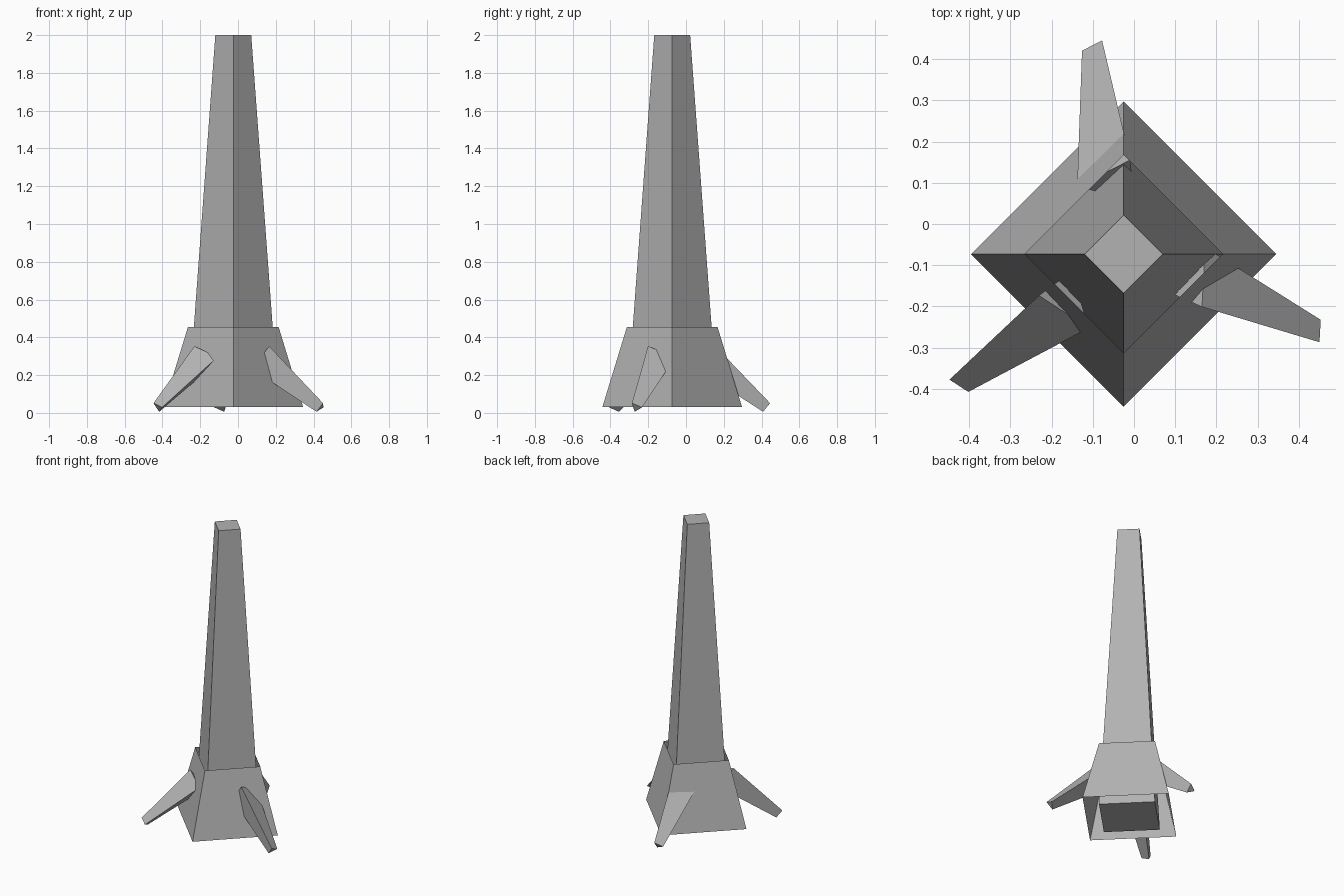
import bpy
import bmesh
import math
from mathutils import Vector

if "Cube" in bpy.data.objects:
    bpy.data.objects.remove(bpy.data.objects["Cube"])

grey = bpy.data.materials.new("plain grey")
grey.diffuse_color = (0.45, 0.45, 0.45, 1)
grey.use_nodes = True
grey.node_tree.nodes["Principled BSDF"].inputs["Base Color"].default_value = grey.diffuse_color

CX, CY = -0.025, -0.073  # axis of the tower


def frustum(name, sides, start, end, r0, r1, ref, spin=0.0, caps=True):
    """Tapered prism from start to end; spin is measured from ref around the axis."""
    start, end = Vector(start), Vector(end)
    axis = (end - start).normalized()
    n = (Vector(ref) - axis * axis.dot(Vector(ref))).normalized()
    t = axis.cross(n)
    bm = bmesh.new()
    rings = []
    for centre, r in ((start, r0), (end, r1)):
        ring = []
        for i in range(sides):
            a = spin + math.tau * i / sides
            ring.append(bm.verts.new(centre + r * (n * math.cos(a) + t * math.sin(a))))
        rings.append(ring)
    low, high = rings
    for i in range(sides):
        j = (i + 1) % sides
        bm.faces.new((low[i], low[j], high[j], high[i]))
    if caps:
        bm.faces.new(low[::-1])
        bm.faces.new(high)
    mesh = bpy.data.meshes.new(name)
    bm.to_mesh(mesh)
    bm.free()
    mesh.materials.append(grey)
    obj = bpy.data.objects.new(name, mesh)
    bpy.context.collection.objects.link(obj)
    return obj


# Tall four-sided tower
frustum("tower", 4, (CX, CY, 0.03), (CX, CY, 2.0), 0.24, 0.095, (1, 0, 0))

# Flared skirt around the foot, open at both ends
frustum("skirt", 4, (CX, CY, 0.03), (CX, CY, 0.455), 0.37, 0.24, (1, 0, 0), caps=False)

# Three sloping three-sided legs
LENGTH, TILT = 0.42, math.radians(39)
for k in range(3):
    ang = math.radians(-22.3 + 120 * k)
    out = Vector((math.cos(ang), math.sin(ang), 0))
    tip = Vector((CX, CY, 0.029)) + out * 0.502
    root = tip + LENGTH * (Vector((0, 0, math.sin(TILT))) - out * math.cos(TILT))
    # axis runs root to tip, so the spin is mirrored
    frustum(f"leg_{k + 1}", 3, root, tip, 0.09, 0.034, (0, 0, 1), math.radians(31))
